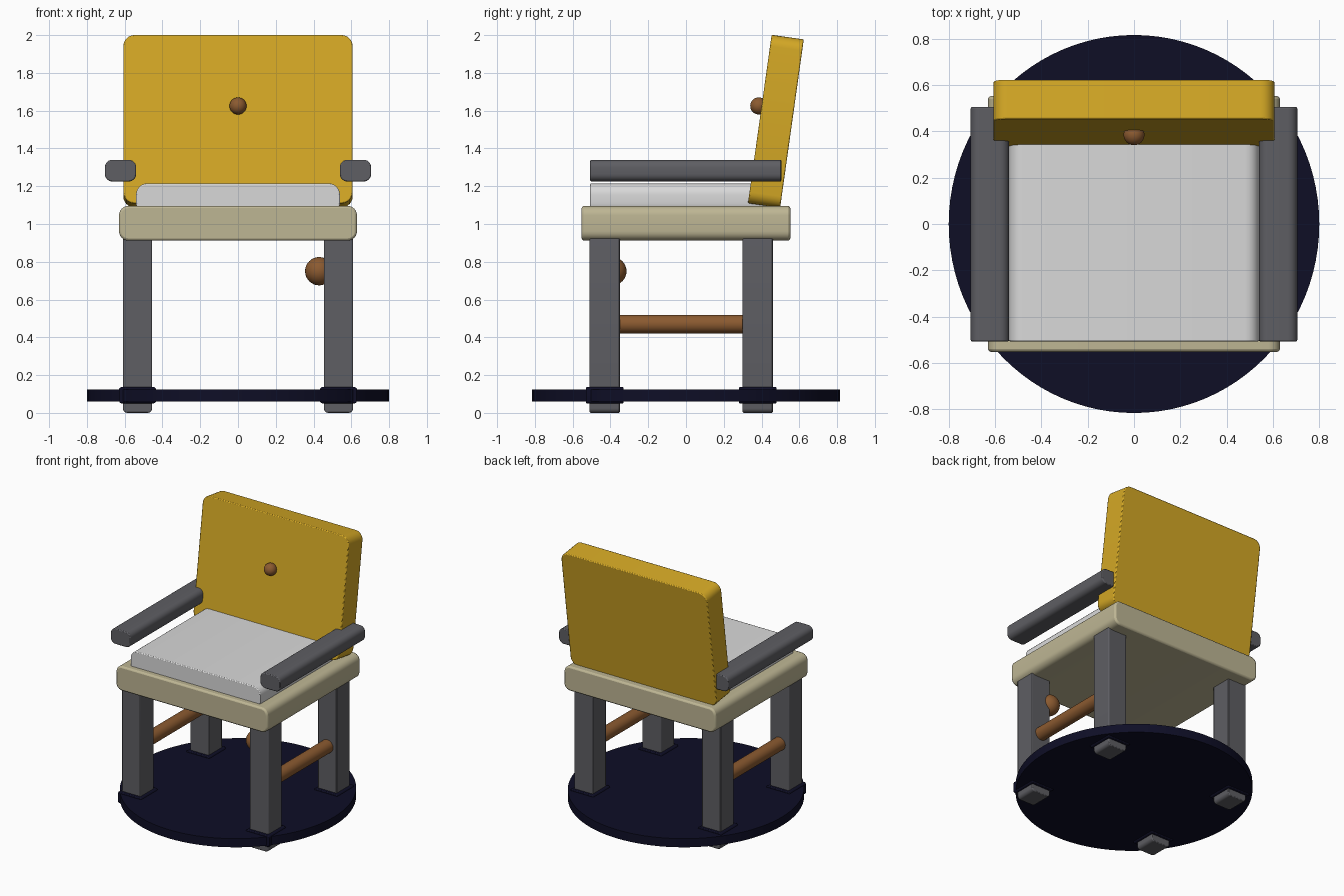
import bpy, bmesh, math
from mathutils import Matrix

cube = bpy.data.objects.get("Cube")
if cube:
    bpy.data.objects.remove(cube, do_unlink=True)


def material(name, r, g, b):
    """Flat material from 8-bit display values, stored as linear."""
    color = [((c / 255 + 0.055) / 1.055) ** 2.4 for c in (r, g, b)] + [1]
    mat = bpy.data.materials.new(name)
    mat.use_nodes = True
    mat.diffuse_color = color
    mat.node_tree.nodes["Principled BSDF"].inputs["Base Color"].default_value = color
    return mat


gold = material("golden yellow", 212, 168, 37)
white = material("pale grey", 217, 217, 217)
beige = material("beige", 190, 182, 148)
grey = material("dark grey", 94, 94, 99)
brown = material("brown", 139, 90, 48)
navy = material("navy", 14, 14, 38)


def finish(bm, name, mat, angle=40):
    mesh = bpy.data.meshes.new(name)
    bmesh.ops.recalc_face_normals(bm, faces=bm.faces)
    bm.to_mesh(mesh)
    bm.free()
    mesh.materials.append(mat)
    obj = bpy.data.objects.new(name, mesh)
    bpy.context.collection.objects.link(obj)
    bpy.ops.object.select_all(action="DESELECT")
    obj.select_set(True)
    bpy.context.view_layer.objects.active = obj
    bpy.ops.object.shade_smooth_by_angle(angle=math.radians(angle))
    return obj


def slab(name, mat, x, y, z, radius, edge=0.006):
    """Rounded rectangle in x and z, extruded along y, with softened ends."""
    bm = bmesh.new()
    ring = []
    corners = [(x[1], z[1], 1, 1), (x[0], z[1], -1, 1), (x[0], z[0], -1, -1), (x[1], z[0], 1, -1)]
    for i, (cx, cz, sx, sz) in enumerate(corners):
        for k in range(7):
            a = (i + k / 6) * math.pi / 2
            ring.append(bm.verts.new((cx + radius * (math.cos(a) - sx), y[0],
                                      cz + radius * (math.sin(a) - sz))))
    face = bm.faces.new(ring)
    out = bmesh.ops.extrude_face_region(bm, geom=[face], use_keep_orig=True)
    moved = [v for v in out["geom"] if isinstance(v, bmesh.types.BMVert)]
    bmesh.ops.translate(bm, verts=moved, vec=(0, y[1] - y[0], 0))
    obj = finish(bm, name, mat)
    bevel = obj.modifiers.new("soft ends", "BEVEL")
    bevel.width = edge
    bevel.segments = 2
    bevel.limit_method = "ANGLE"
    bevel.angle_limit = math.radians(60)
    return obj


def ball(name, mat, radius, center):
    bm = bmesh.new()
    bmesh.ops.create_uvsphere(bm, u_segments=32, v_segments=16, radius=radius,
                              matrix=Matrix.Translation(center))
    return finish(bm, name, mat)


def rod(name, mat, radius, depth, matrix, sides=32):
    bm = bmesh.new()
    bmesh.ops.create_cone(bm, cap_ends=True, segments=sides, radius1=radius,
                          radius2=radius, depth=depth, matrix=matrix)
    return finish(bm, name, mat)


# Base disc, slightly longer front to back
rod("base_disc", navy, 0.8, 0.065,
    Matrix.Translation((0, 0, 0.0925)) @ Matrix.Diagonal((1, 1.02, 1, 1)), 96)

# Legs with collars where they pass through the disc, and side stretchers
for side, s in (("left", 1), ("right", -1)):
    cx = 0.532 * s
    for end, cy in (("front", -0.43), ("back", 0.38)):
        slab(f"{end}_{side}_leg", grey, (cx - 0.078, cx + 0.078), (cy - 0.08, cy + 0.08),
             (0, 0.95), 0.025)
        slab(f"{end}_{side}_collar", navy, (cx - 0.098, cx + 0.098), (cy - 0.1, cy + 0.1),
             (0.05, 0.137), 0.015)
    rod(f"{side}_stretcher", brown, 0.049, 0.69,
        Matrix.Translation((cx, -0.025, 0.47)) @ Matrix.Rotation(math.pi / 2, 4, "X"))
    # Armrest
    ax = 0.622 * s
    slab(f"{side}_armrest", grey, (ax - 0.083, ax + 0.083), (-0.507, 0.505),
         (1.225, 1.34), 0.04)

# Seat and cushion
slab("seat", beige, (-0.63, 0.63), (-0.552, 0.552), (0.912, 1.096), 0.05, 0.012)
slab("cushion", white, (-0.54, 0.54), (-0.507, 0.45), (1.05, 1.215), 0.06)

# Reclined backrest, built upright then tilted about its lower front edge
backrest = slab("backrest", gold, (-0.607, 0.607), (0, 0.172), (0, 0.9), 0.06)
backrest.location = (0, 0.328, 1.11)
backrest.rotation_euler.x = math.radians(-8)

# Round knobs on the backrest and beside the front leg
ball("backrest_button", brown, 0.045, (0, 0.385, 1.625))
ball("leg_knob", brown, 0.075, (0.43, -0.39, 0.75))
